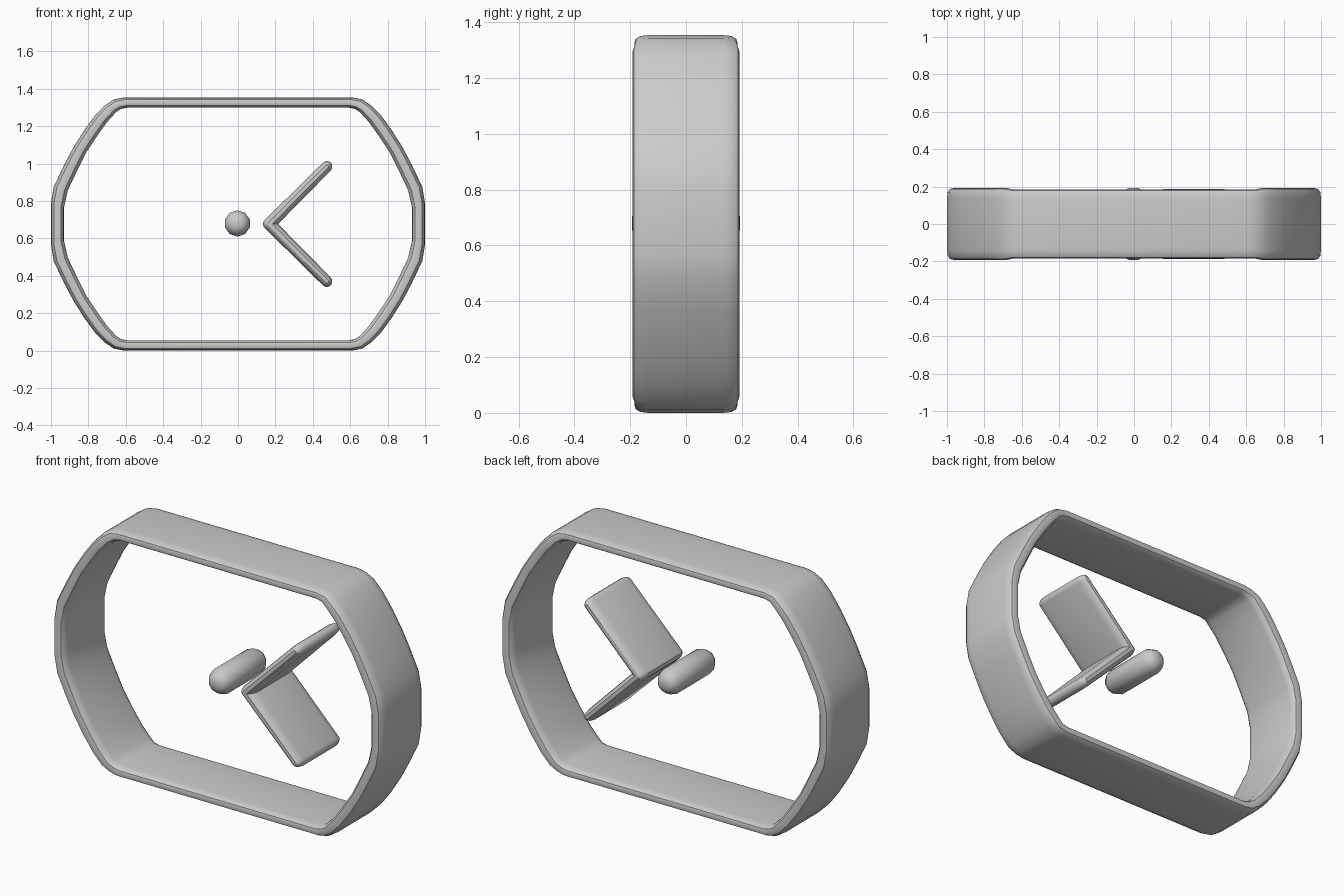
import bpy, bmesh, math

cube = bpy.data.objects.get("Cube")
if cube:
    bpy.data.objects.remove(cube, do_unlink=True)

grey = bpy.data.materials.new("light_grey")
grey.use_nodes = True
COLOUR = (0.6, 0.6, 0.6, 1)
grey.diffuse_color = COLOUR
grey.node_tree.nodes["Principled BSDF"].inputs["Base Color"].default_value = COLOUR

MID = 0.677  # height of the centre line


def skin(name, loops, closed):
    """Bridge equal loops of points; join the last to the first or cap both ends."""
    bm = bmesh.new()
    rows = [[bm.verts.new(p) for p in loop] for loop in loops]
    n = len(rows[0])
    for i in range(len(rows) if closed else len(rows) - 1):
        a, b = rows[i], rows[(i + 1) % len(rows)]
        for j in range(n):
            k = (j + 1) % n
            bm.faces.new((a[j], a[k], b[k], b[j]))
    if not closed:
        bm.faces.new(rows[0])
        bm.faces.new(rows[-1])
    bmesh.ops.recalc_face_normals(bm, faces=bm.faces)
    mesh = bpy.data.meshes.new(name)
    bm.to_mesh(mesh)
    bm.free()
    mesh.materials.append(grey)
    obj = bpy.data.objects.new(name, mesh)
    bpy.context.collection.objects.link(obj)
    bpy.ops.object.select_all(action='DESELECT')
    obj.select_set(True)
    bpy.context.view_layer.objects.active = obj
    bpy.ops.object.shade_smooth_by_angle(angle=math.radians(35))
    return obj


def all_round(quarter):
    """Mirror a quarter outline, running from the side to the top, into a full one."""
    half = quarter + [(-x, z) for x, z in reversed(quarter)]
    return half + [(-x, -z) for x, z in half]


# Outer frame: matching outer and inner outlines, swept with a rounded band section
outer = all_round([(1.0, 0.11), (0.985, 0.2), (0.93, 0.315), (0.88, 0.41), (0.82, 0.505),
                   (0.765, 0.58), (0.71, 0.635), (0.665, 0.666), (0.61, 0.677)])
inner = all_round([(0.93, 0.09), (0.91, 0.18), (0.855, 0.295), (0.81, 0.385), (0.75, 0.475),
                   (0.7, 0.545), (0.65, 0.6), (0.625, 0.615), (0.59, 0.622)])
side = [(0, 0.15), (0.06, 0.172), (0.22, 0.187), (0.5, 0.192),
        (0.78, 0.187), (0.94, 0.17), (1, 0.14)]
section = side + [(u, -y) for u, y in reversed(side)]
frame_loops = []
for u, y in section:
    loop = []
    for (ox, oz), (ix, iz) in zip(outer, inner):
        depth = 0.96 if abs(ox) < 0.67 else 1
        loop.append((ix + (ox - ix) * u, y * depth, MID + iz + (oz - iz) * u))
    frame_loops.append(loop)
skin("outer_frame", frame_loops, True)

# Centre pin: octagonal bar with rounded ends
pin_loops = []
for y, r in [(-0.193, 0.025), (-0.18, 0.05), (-0.145, 0.07),
             (0.145, 0.07), (0.18, 0.05), (0.193, 0.025)]:
    pin_loops.append([(-0.003 + r * math.cos(a), y, MID + 0.003 + r * math.sin(a))
                      for a in [math.tau * (i + 0.5) / 10 for i in range(10)]])
skin("centre_pin", pin_loops, False)


# Chevron: two arms at right angles, with round tips and elbow
def chevron(r):
    start, tip, s = 0.168, 0.475, math.sqrt(0.5)
    rise = tip - start
    upper = [(start + r * math.sqrt(2), 0)]
    for i in range(7):
        a = math.radians(-45 + 30 * i)
        upper.append((tip + 0.9 * r * math.cos(a), rise + 0.9 * r * math.sin(a)))
    upper += [(start - r * s, r * s), (start - r, r * 0.3)]
    return upper + [(x, -z) for x, z in reversed(upper[1:])]


chevron_loops = [[(x, y, MID + z) for x, z in chevron(r)]
                 for y, r in [(-0.187, 0.01), (-0.18, 0.02), (-0.165, 0.028), (-0.14, 0.033),
                              (0.14, 0.033), (0.165, 0.028), (0.18, 0.02), (0.187, 0.01)]]
skin("chevron", chevron_loops, False)
